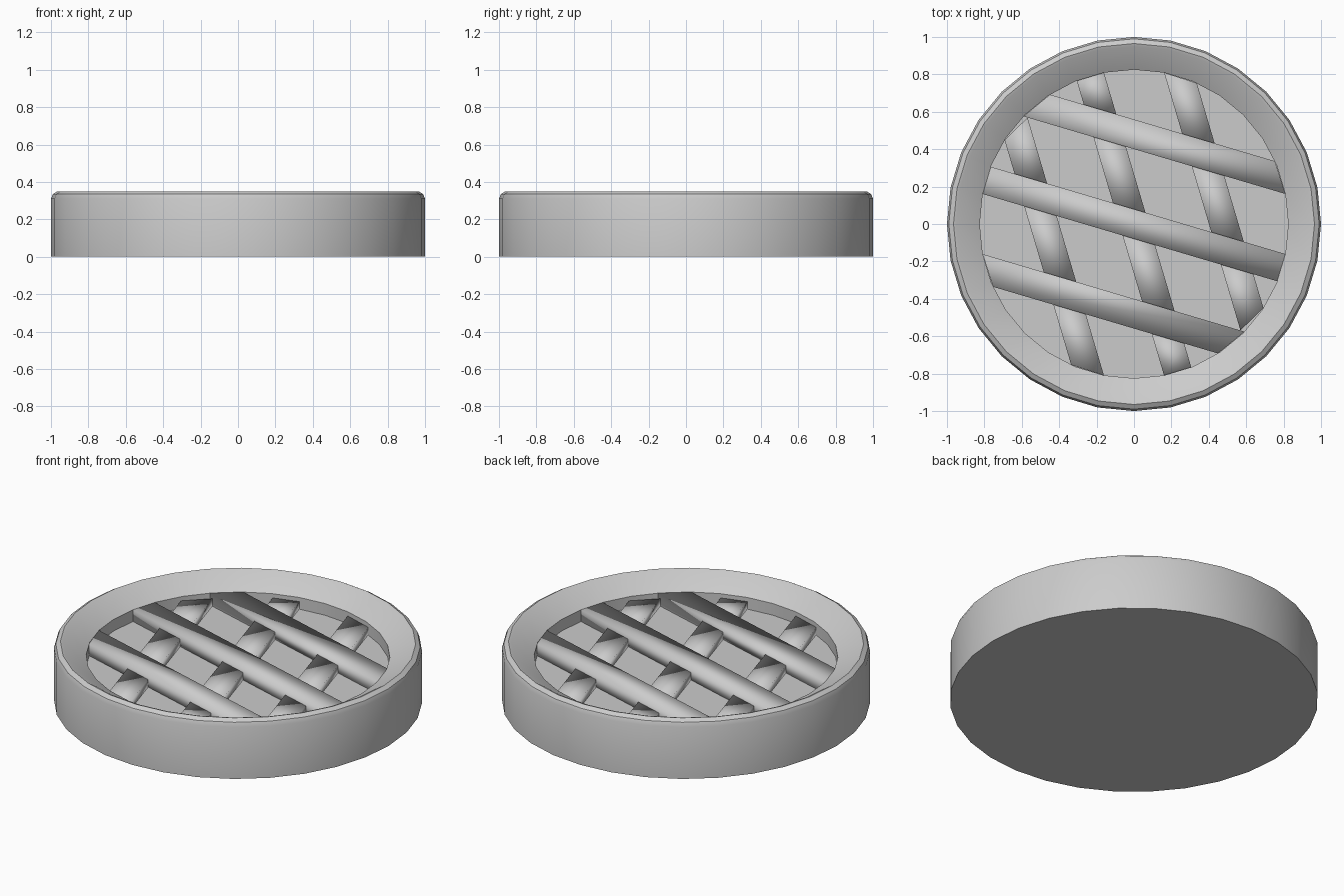
import bpy, bmesh, math
from mathutils import Vector

cube = bpy.data.objects.get("Cube")
if cube:
    bpy.data.objects.remove(cube, do_unlink=True)

grey = bpy.data.materials.new("plain_grey")
grey.use_nodes = True
grey.diffuse_color = (0.6, 0.6, 0.6, 1)
bsdf = grey.node_tree.nodes["Principled BSDF"]
bsdf.inputs["Base Color"].default_value = grey.diffuse_color
bsdf.inputs["Roughness"].default_value = 0.7

SIDES = 32
INNER = 0.825          # radius of the well
FLOOR = 0.2            # height of the well floor
BAR_TOP, STRIP_TOP = 0.27, 0.245
HALF = 0.076           # half width of a lattice bar
SPACING = 0.46
TILT = math.radians(16.5)


def add_object(name, bm):
    bmesh.ops.recalc_face_normals(bm, faces=bm.faces)
    for face in bm.faces:
        face.smooth = True
    mesh = bpy.data.meshes.new(name)
    bm.to_mesh(mesh)
    bm.free()
    mesh.materials.append(grey)
    obj = bpy.data.objects.new(name, mesh)
    bpy.context.collection.objects.link(obj)
    return obj


def prism(bm, corners, bottom, top):
    """Upright block over a four-cornered outline."""
    low = [bm.verts.new((p.x, p.y, bottom)) for p in corners]
    high = [bm.verts.new((p.x, p.y, top)) for p in corners]
    bm.faces.new(low[::-1])
    bm.faces.new(high)
    for i in range(4):
        j = (i + 1) % 4
        bm.faces.new((low[i], low[j], high[j], high[i]))


# Round dish: rounded rim, sloped inner lip, sunken floor
profile = [(1, 0), (1, 0.31), (0.99, 0.335), (0.965, 0.35), (0.95, 0.345),
           (INNER, BAR_TOP), (INNER, FLOOR)]
bm = bmesh.new()
rings = []
for r, z in profile:
    angles = [math.tau * i / SIDES for i in range(SIDES)]
    rings.append([bm.verts.new((r * math.cos(a), r * math.sin(a), z)) for a in angles])
for a, b in zip(rings, rings[1:]):
    for i in range(SIDES):
        j = (i + 1) % SIDES
        bm.faces.new((a[i], a[j], b[j], b[i]))
bm.faces.new(rings[0][::-1])
bm.faces.new(rings[-1])
dish = add_object("dish", bm)
bpy.context.view_layer.objects.active = dish
dish.select_set(True)
bpy.ops.object.shade_smooth_by_angle(angle=math.radians(32))
dish.select_set(False)

# Lattice axes: across each bar, and along it
s, c = math.sin(TILT), math.cos(TILT)
upper_across, upper_along = Vector((s, c)), Vector((c, -s))
lower_across, lower_along = Vector((c, s)), Vector((-s, c))


def reach(offset):
    return math.sqrt(INNER ** 2 - offset ** 2)


# Upper bars: three full-length bars ending on the well wall
bm = bmesh.new()
for k in (-1, 0, 1):
    a, b = k * SPACING - HALF, k * SPACING + HALF
    corners = [upper_across * o + upper_along * reach(o) * e
               for o, e in ((a, -1), (a, 1), (b, 1), (b, -1))]
    prism(bm, corners, FLOOR - 0.01, BAR_TOP)
add_object("upper_bars", bm)

# Lower strips: short pieces filling the gaps between the upper bars
edges = [-2] + [k * SPACING + e * HALF for k in (-1, 0, 1) for e in (-1, 1)] + [2]
gaps = list(zip(edges[0::2], edges[1::2]))
skew, run = upper_across.dot(lower_across), upper_across.dot(lower_along)


def on_strip(offset, u):
    """Point on a strip edge at an upper-bar edge, kept inside the well."""
    limit = reach(offset)
    t = max(-limit, min(limit, (u - skew * offset) / run))
    return lower_across * offset + lower_along * t


bm = bmesh.new()
for k in (-1, 0, 1):
    a, b = k * SPACING - HALF, k * SPACING + HALF
    for u0, u1 in gaps:
        corners = [on_strip(a, u0), on_strip(b, u0), on_strip(b, u1), on_strip(a, u1)]
        lengths = [(corners[0] - corners[3]).length, (corners[1] - corners[2]).length]
        if max(lengths) > 0.02:
            prism(bm, corners, FLOOR - 0.01, STRIP_TOP)
bmesh.ops.dissolve_degenerate(bm, dist=0.0005, edges=bm.edges)
add_object("lower_strips", bm)
